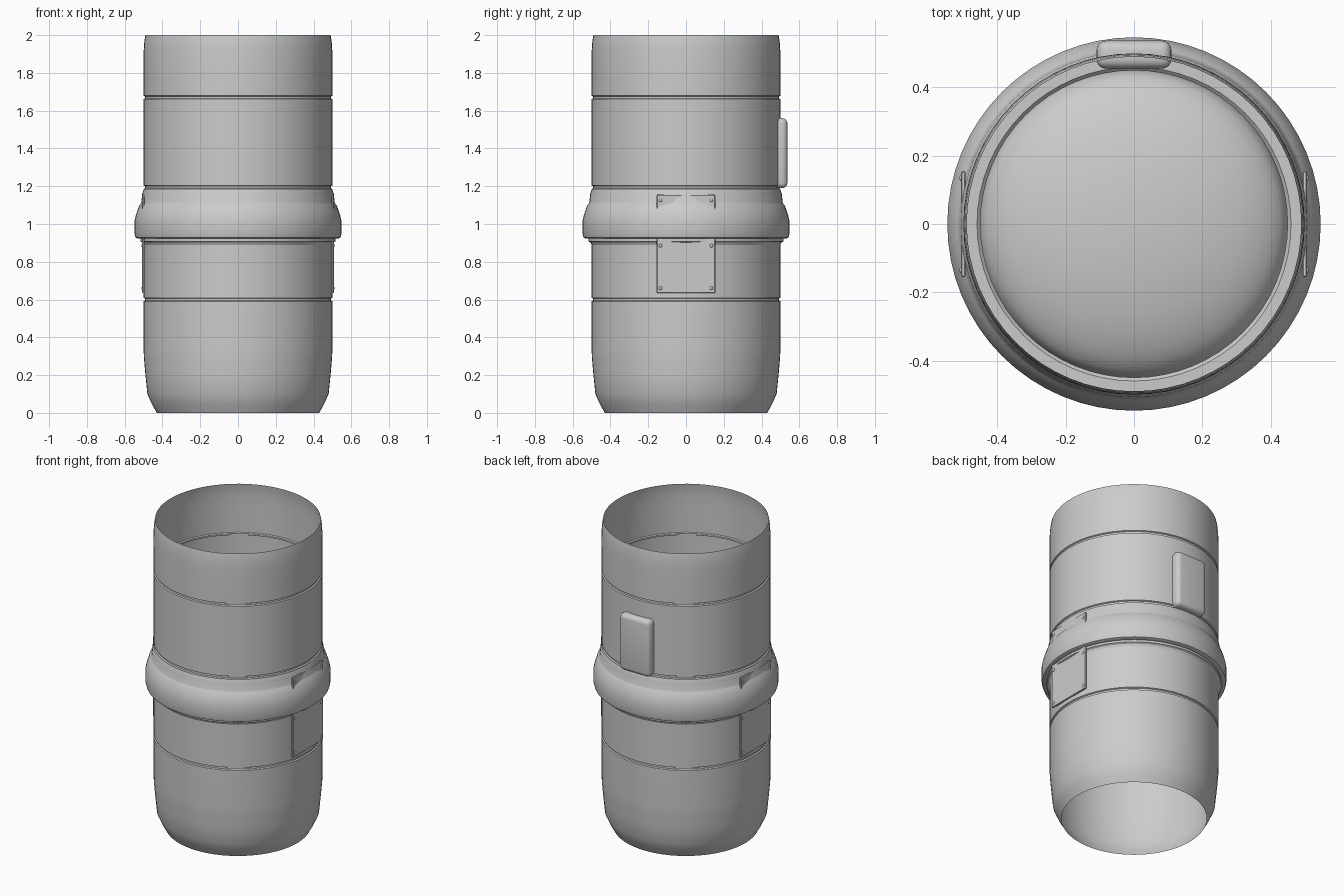
import bpy, bmesh, math
from math import cos, sin, pi

if "Cube" in bpy.data.objects:
    bpy.data.objects.remove(bpy.data.objects["Cube"])

SEG = 64


def finish(bm, name, angle=30):
    bmesh.ops.recalc_face_normals(bm, faces=bm.faces)
    me = bpy.data.meshes.new(name)
    bm.to_mesh(me)
    bm.free()
    ob = bpy.data.objects.new(name, me)
    bpy.context.collection.objects.link(ob)
    bpy.ops.object.select_all(action='DESELECT')
    ob.select_set(True)
    bpy.context.view_layer.objects.active = ob
    bpy.ops.object.shade_smooth_by_angle(angle=math.radians(angle))
    return ob


def lathe(name, profile, closed=False, angle=30):
    """Revolve (radius, z) points around z; radius 0 makes a pole."""
    bm = bmesh.new()
    rings = []
    for r, z in profile:
        n = 1 if r == 0 else SEG
        rings.append([bm.verts.new((r * cos(2 * pi * i / SEG), r * sin(2 * pi * i / SEG), z))
                      for i in range(n)])
    pairs = list(zip(rings, rings[1:]))
    if closed:
        pairs.append((rings[-1], rings[0]))
    for a, b in pairs:
        for i in range(SEG):
            j = (i + 1) % SEG
            if len(b) == 1:
                bm.faces.new((a[i], a[j], b[0]))
            else:
                bm.faces.new((a[i], a[j], b[j], b[i]))
    return finish(bm, name, angle)


def box(name, lo, hi, bevel, segments):
    bm = bmesh.new()
    bmesh.ops.create_cube(bm, size=1)
    for v in bm.verts:
        v.co = [(a + b) / 2 + c * (b - a) for a, b, c in zip(lo, hi, v.co)]
    bmesh.ops.bevel(bm, geom=bm.edges[:], offset=bevel, segments=segments,
                    profile=0.5, affect='EDGES')
    return finish(bm, name)


def groove(z, r=0.5, depth=0.008):
    return [(r, z - 0.009), (r - depth, z - 0.005), (r - depth, z + 0.005), (r, z + 0.009)]


# Thin open shell with three pressed grooves
shell = [(0.43, 0), (0.455, 0.045), (0.48, 0.1), (0.49, 0.2), (0.498, 0.29), (0.5, 0.34)]
for gz in (0.6, 1.195, 1.67):
    shell += groove(gz)
shell += [(0.5, 1.85), (0.499, 1.92), (0.496, 1.965), (0.49, 2.0)]
lathe("tube_shell", shell)

# Thick collar around the middle
lathe("collar", [(0.5, 1.18), (0.507, 1.16), (0.512, 1.115), (0.517, 1.105), (0.525, 1.095),
                 (0.54, 1.05), (0.547, 1.02), (0.547, 0.945), (0.542, 0.928), (0.53, 0.922),
                 (0.517, 0.922), (0.517, 0.908), (0.506, 0.902), (0.5, 0.89)])

# Inner ring and shallow domed plug
lathe("inner_ring", [(0.5, 1.04), (0.46, 1.04), (0.45, 1.03), (0.45, 0.97), (0.46, 0.96), (0.5, 0.96)])
R, rise, base = 0.45, 0.15, 1.0
lathe("domed_plug", [(R * cos(pi / 2 * k / 10), base + rise * sin(pi / 2 * k / 10))
                     for k in range(10)] + [(0, base + rise)])

# Rounded box on the back
box("back_box", (-0.11, 0.455, 1.19), (0.11, 0.537, 1.56), 0.028, 4)

# Riveted side plates passing behind the collar
for side, sx in (("left", -1), ("right", 1)):
    xs = sorted((sx * 0.494, sx * 0.507))
    box(side + "_plate", (xs[0], -0.155, 0.635), (xs[1], 0.155, 1.155), 0.003, 1)
    bm = bmesh.new()
    for y in (-0.135, 0.135):
        for z in (0.66, 0.885, 1.125):
            new = bmesh.ops.create_uvsphere(bm, u_segments=10, v_segments=6, radius=0.009)["verts"]
            for v in new:
                v.co = (sx * 0.507 + v.co.x * 0.5, y + v.co.y, z + v.co.z)
    finish(bm, side + "_rivets", 60)
